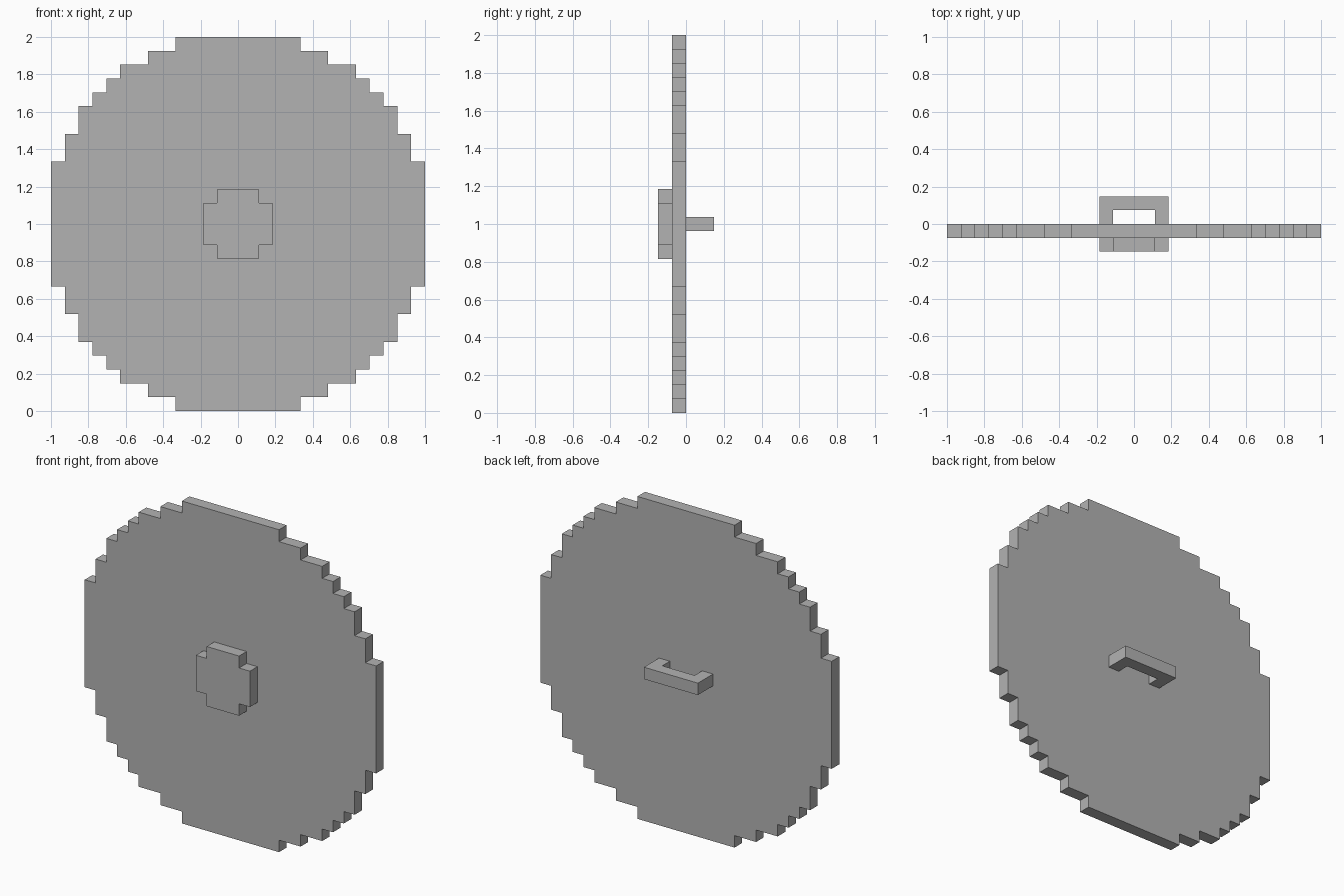
import bpy
import bmesh

cube = bpy.data.objects.get("Cube")
if cube:
    bpy.data.objects.remove(cube, do_unlink=True)

U = 2 / 27  # one block of the stepped design
CENTRE_Z = 1.0

grey = bpy.data.materials.new("plain grey")
grey.use_nodes = True
grey.diffuse_color = (0.45, 0.45, 0.45, 1)
grey.node_tree.nodes["Principled BSDF"].inputs["Base Color"].default_value = grey.diffuse_color


def extrude_outline(name, points, offset):
    """Make a solid from a closed outline of 3D points, in block units."""
    bm = bmesh.new()
    face = bm.faces.new([bm.verts.new(p) for p in points])
    moved = bmesh.ops.extrude_face_region(bm, geom=[face])["geom"]
    bmesh.ops.translate(bm, vec=offset,
                        verts=[v for v in moved if isinstance(v, bmesh.types.BMVert)])
    bmesh.ops.recalc_face_normals(bm, faces=bm.faces)
    bmesh.ops.scale(bm, vec=(U, U, U), verts=bm.verts)
    bmesh.ops.translate(bm, vec=(0, 0, CENTRE_Z), verts=bm.verts)
    mesh = bpy.data.meshes.new(name)
    bm.to_mesh(mesh)
    bm.free()
    mesh.materials.append(grey)
    obj = bpy.data.objects.new(name, mesh)
    bpy.context.collection.objects.link(obj)
    return obj


def stepped_round(name, steps, front):
    """Mirror a quarter staircase of (half width, height) into a one-block slab."""
    quarter = []
    for i, (x, z) in enumerate(steps):
        if i:
            quarter.append((x, steps[i - 1][1]))
            quarter[-1] = (steps[i - 1][0], z)
            quarter.append((x, z))
        else:
            quarter.append((x, z))
    right = quarter + [(x, -z) for x, z in reversed(quarter)]
    outline = right + [(-x, z) for x, z in reversed(right)]
    return extrude_outline(name, [(x, front, z) for x, z in outline], (0, 1, 0))


# Large stepped disc
stepped_round("shield_disc", [(4.5, 13.5), (6.5, 12.5), (8.5, 11.5), (9.5, 10.5),
                              (10.5, 9.5), (11.5, 8.5), (12.5, 6.5), (13.5, 4.5)], -1)

# Raised cross-shaped boss on the front
stepped_round("front_boss", [(1.5, 2.5), (2.5, 1.5)], -2)

# U-shaped grip on the back
half = [(2.5, 2), (2.5, 0), (1.5, 0), (1.5, 1)]
grip = half + [(-x, y) for x, y in reversed(half)]
extrude_outline("back_grip", [(x, y, -0.5) for x, y in grip], (0, 0, 1))
